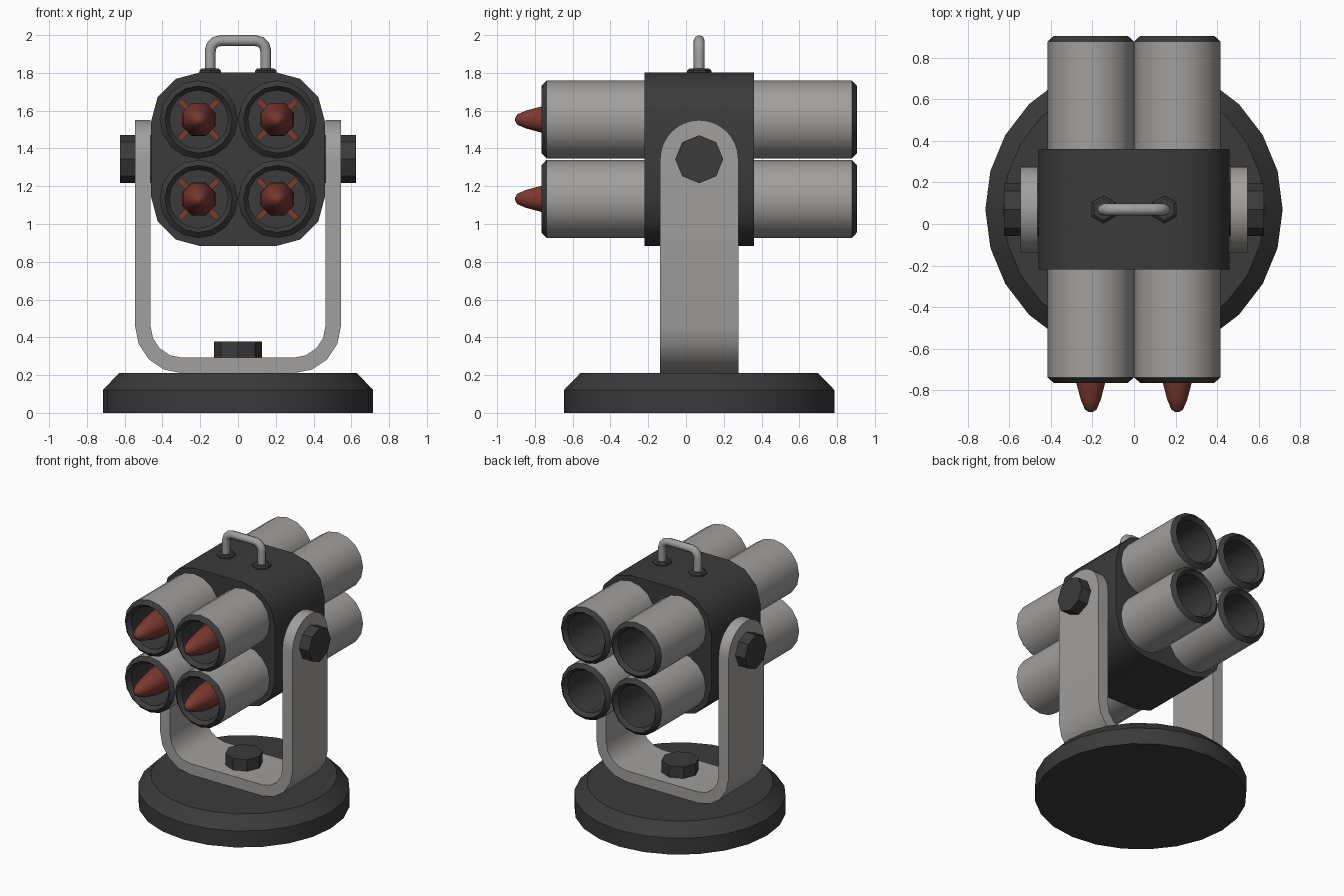
import bpy, bmesh
from math import pi, sin, cos, sqrt, radians
from mathutils import Matrix, Vector

if "Cube" in bpy.data.objects:
    bpy.data.objects.remove(bpy.data.objects["Cube"])

CY = 0.07          # y of the turning axis
CZ = 1.343         # z of the tilt axis


def material(name, rgb):
    m = bpy.data.materials.new(name)
    m.diffuse_color = (*rgb, 1)
    m.use_nodes = True
    m.node_tree.nodes["Principled BSDF"].inputs["Base Color"].default_value = m.diffuse_color
    return m


DARK = material("dark grey", (0.043, 0.043, 0.043))
GREY = material("light grey", (0.36, 0.35, 0.34))
RED = material("dull red", (0.20, 0.040, 0.030))


def finish(name, bm, mats, angle=35):
    bmesh.ops.remove_doubles(bm, verts=bm.verts, dist=1e-5)
    bmesh.ops.recalc_face_normals(bm, faces=bm.faces)
    me = bpy.data.meshes.new(name)
    bm.to_mesh(me)
    bm.free()
    ob = bpy.data.objects.new(name, me)
    bpy.context.collection.objects.link(ob)
    for m in mats:
        me.materials.append(m)
    bpy.ops.object.select_all(action='DESELECT')
    ob.select_set(True)
    bpy.context.view_layer.objects.active = ob
    bpy.ops.object.shade_smooth_by_angle(angle=radians(angle))
    return ob


def loft(bm, rings, closed=False):
    """Skin a list of vertex rings; cap the ends unless closed."""
    rings = [[bm.verts.new(p) for p in r] for r in rings]
    n = len(rings[0])
    for a, b in zip(rings, rings[1:]):
        for i in range(n):
            bm.faces.new((a[i], a[(i + 1) % n], b[(i + 1) % n], b[i]))
    bm.faces.new(rings[0])
    bm.faces.new(rings[-1])


def lathe(name, profile, n, mats, centre, axis='Z', turn=0.0, angle=35, rule=None):
    """Turn (radius, distance) points about an axis through centre."""
    frame = {'Z': ((1, 0, 0), (0, 1, 0), (0, 0, 1)),
             'Y': ((1, 0, 0), (0, 0, 1), (0, 1, 0)),
             'X': ((0, 1, 0), (0, 0, 1), (1, 0, 0))}[axis]
    u, v, w = map(Vector, frame)
    c = Vector(centre)
    bm = bmesh.new()
    loft(bm, [[c + u * r * cos(turn + 2 * pi * i / n) + v * r * sin(turn + 2 * pi * i / n) + w * t
               for i in range(n)] for r, t in profile])
    if rule:
        for f in bm.faces:
            f.material_index = rule(f)
    return finish(name, bm, mats, angle)


# Round base with bevelled top
lathe("base", [(0.715, 0), (0.715, 0.122), (0.63, 0.21)], 24, [DARK], (0, CY, 0))
lathe("base_bolt", [(0.127, 0.28), (0.127, 0.378)], 8, [DARK], (0, CY, 0))


# U bracket: strip with rounded lower corners and rounded arm tops
def bracket():
    hw, seg = 0.207, 4
    half = []                                  # (outer x,z, inner x,z, half width)
    for i in range(seg + 1):
        a = -pi / 2 + pi / 2 * i / seg
        half.append((0.295 + 0.25 * cos(a), 0.46 + 0.25 * sin(a),
                     0.295 + 0.168 * cos(a), 0.46 + 0.168 * sin(a), hw))
    for i in range(9):
        a = pi / 2 * i / 8
        z = CZ + hw * sin(a)
        half.append((0.545, z, 0.463, z, max(hw * cos(a), 0.004)))
    path = [(-a, b, -c, d, w) for a, b, c, d, w in reversed(half)] + half
    bm = bmesh.new()
    loft(bm, [[(xo, CY - w, zo), (xo, CY + w, zo), (xi, CY + w, zi), (xi, CY - w, zi)]
              for xo, zo, xi, zi, w in path])
    finish("bracket", bm, [GREY])


bracket()

# Pivot bolts at the sides
for s, side in ((-1, "left"), (1, "right")):
    lathe("pivot_bolt_" + side, [(0.127, s * 0.44), (0.127, s * 0.625)], 8, [DARK],
          (0, CY, CZ), 'X')

# Rounded clamp block around the tubes
outline = []
for k, (sx, sz) in enumerate(((1, 1), (-1, 1), (-1, -1), (1, -1))):
    for i in range(4):
        a = pi / 2 * k + pi / 6 * i
        outline.append((sx * 0.2 + 0.26 * cos(a), CZ + sz * 0.2 + 0.26 * sin(a)))
bm = bmesh.new()
loft(bm, [[(x, y, z) for x, z in outline] for y in (-0.22, 0.36)])
finish("clamp_block", bm, [DARK])

# Four tubes, each with a finned rocket in its mouth
tube_profile = [(0.155, -0.36), (0.155, -0.735), (0.178, -0.765), (0.207, -0.738),
                (0.207, 0.878), (0.178, 0.905), (0.155, 0.875), (0.155, 0.45)]
nose = [(0.008, -0.905), (0.03, -0.893), (0.052, -0.845), (0.075, -0.765),
        (0.09, -0.69), (0.095, -0.63), (0.095, -0.37)]


def tube_colour(f):
    c = f.calc_center_median()
    outer = all(-0.74 < v.co.y < 0.88 for v in f.verts) and len(f.verts) == 4
    return 1 if outer and max(v.co.y for v in f.verts) - min(v.co.y for v in f.verts) > 1 else 0


for sx in (-1, 1):
    for sz in (-1, 1):
        tag = ("lower" if sz < 0 else "upper") + ("_left" if sx < 0 else "_right")
        c = (sx * 0.208, 0, CZ + sz * 0.21)
        lathe("tube_" + tag, tube_profile, 16, [DARK, GREY], c, 'Y', rule=tube_colour)
        lathe("rocket_" + tag, nose, 8, [RED], c, 'Y', turn=pi / 8, angle=50)
        bm = bmesh.new()
        for k in range(2):                     # crossed fin plates
            m = (Matrix.Translation((c[0], -0.49, c[2]))
                 @ Matrix.Rotation(pi / 4 + k * pi / 2, 4, 'Y')
                 @ Matrix.Diagonal((0.29, 0.2, 0.03, 1)))
            bmesh.ops.create_cube(bm, size=1, matrix=m)
        finish("rocket_fins_" + tag, bm, [RED])

# Carrying handle: bent rod with hexagonal feet
curve = bpy.data.curves.new("handle", 'CURVE')
curve.dimensions = '3D'
curve.bevel_depth = 0.029
curve.bevel_resolution = 2
pts = [(0.147, 1.79)] + [(0.092 + 0.055 * cos(pi / 6 * i), 1.916 + 0.055 * sin(pi / 6 * i))
                         for i in range(4)]
pts += [(-x, z) for x, z in reversed(pts)]
sp = curve.splines.new('POLY')
sp.points.add(len(pts) - 1)
for p, (x, z) in zip(sp.points, pts):
    p.co = (x, CY, z, 1)
handle = bpy.data.objects.new("handle", curve)
bpy.context.collection.objects.link(handle)
curve.materials.append(GREY)
bpy.ops.object.select_all(action='DESELECT')
handle.select_set(True)
bpy.context.view_layer.objects.active = handle
bpy.ops.object.convert(target='MESH')
bpy.ops.object.shade_smooth_by_angle(angle=radians(50))

for s, side in ((-1, "left"), (1, "right")):
    lathe("handle_foot_" + side, [(0.066, 1.79), (0.066, 1.812), (0.052, 1.822)], 6, [DARK],
          (s * 0.147, CY, 0), turn=pi / 6)
